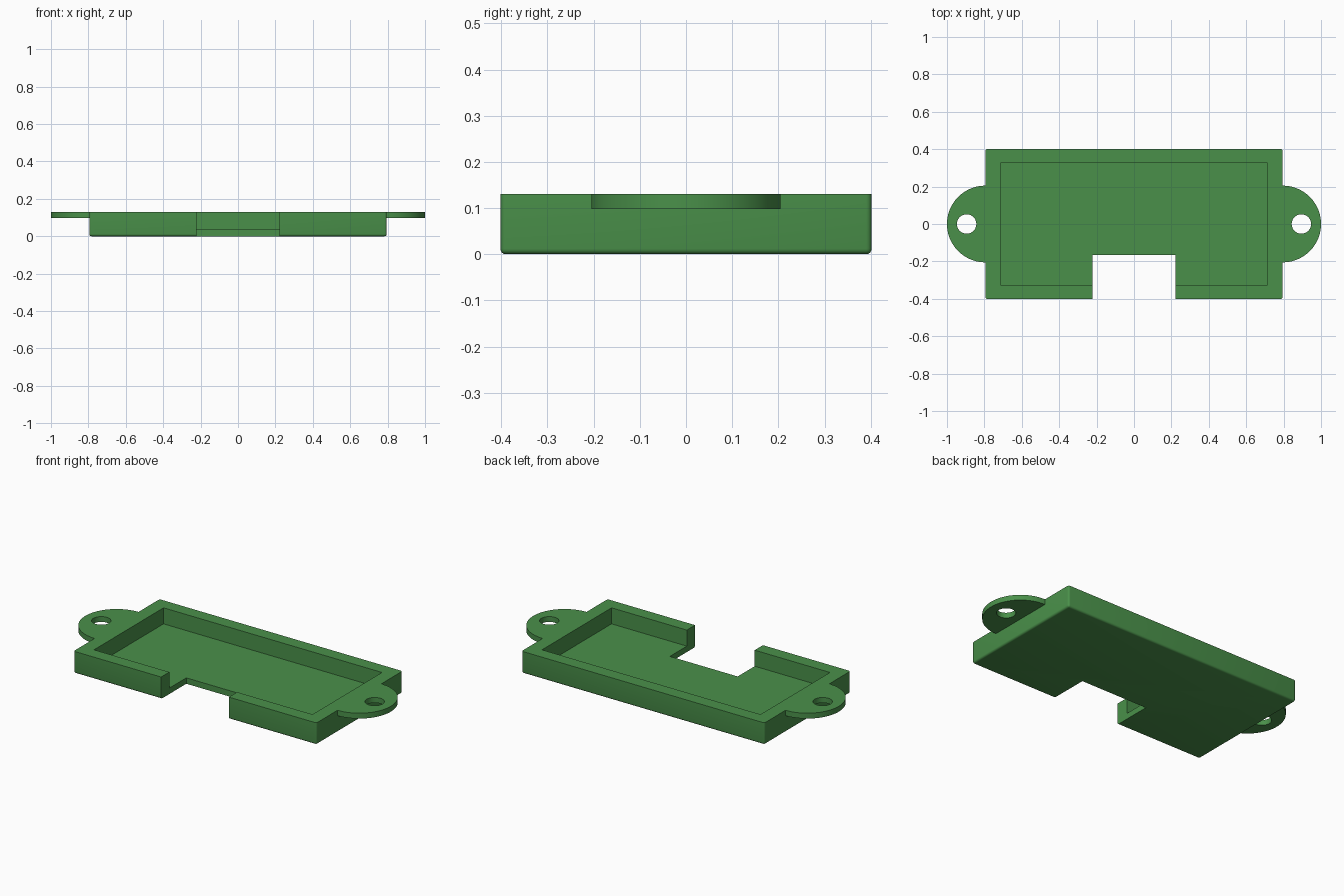
import bpy, bmesh, math

if "Cube" in bpy.data.objects:
    bpy.data.objects.remove(bpy.data.objects["Cube"])

HX, HY, TOP, FLOOR = 0.795, 0.402, 0.13, 0.035
EAR_R, EAR_Z, HOLE_X, HOLE_R = 0.205, 0.098, 0.895, 0.052

green = bpy.data.materials.new("green plastic")
green.diffuse_color = (0.068, 0.28, 0.068, 1)
green.use_nodes = True
green.node_tree.nodes["Principled BSDF"].inputs["Base Color"].default_value = green.diffuse_color


def prism(name, outline, z0, z1):
    """Extrude a flat outline between two heights."""
    bm = bmesh.new()
    face = bm.faces.new([bm.verts.new((x, y, z0)) for x, y in outline])
    ext = bmesh.ops.extrude_face_region(bm, geom=[face])
    for v in ext["geom"]:
        if isinstance(v, bmesh.types.BMVert):
            v.co.z = z1
    bmesh.ops.recalc_face_normals(bm, faces=bm.faces)
    mesh = bpy.data.meshes.new(name)
    bm.to_mesh(mesh)
    bm.free()
    mesh.materials.append(green)
    obj = bpy.data.objects.new(name, mesh)
    bpy.context.collection.objects.link(obj)
    return obj


def box(name, x0, x1, y0, y1, z0, z1):
    return prism(name, [(x0, y0), (x1, y0), (x1, y1), (x0, y1)], z0, z1)


def arc(cx, r, start, end, n):
    return [(cx + r * math.cos(start + (end - start) * i / n),
             r * math.sin(start + (end - start) * i / n)) for i in range(n + 1)]


def cut(obj, cutter):
    """Subtract the cutter, then discard it."""
    cutter.hide_render = True
    mod = obj.modifiers.new("cut", "BOOLEAN")
    mod.operation, mod.solver, mod.object = "DIFFERENCE", "EXACT", cutter
    bpy.context.view_layer.objects.active = obj
    bpy.ops.object.modifier_apply(modifier=mod.name)
    bpy.data.objects.remove(cutter)


def smooth(obj):
    bpy.ops.object.select_all(action="DESELECT")
    obj.select_set(True)
    bpy.context.view_layer.objects.active = obj
    bpy.ops.object.shade_smooth_by_angle(angle=math.radians(30))


# Tray block with rounded bottom and corner edges, sharp rim
tray = box("tray", -HX, HX, -HY, HY, 0, TOP)
bm = bmesh.new()
bm.from_mesh(tray.data)
edges = [e for e in bm.edges if min(v.co.z for v in e.verts) < 0.001]
bmesh.ops.bevel(bm, geom=edges, offset=0.012, segments=4, profile=0.5, affect="EDGES")
bm.to_mesh(tray.data)
bm.free()

# Cavity and front cable notch
cut(tray, box("cavity_cutter", -0.715, 0.715, -0.325, 0.325, FLOOR, 0.3))
cut(tray, box("notch_cutter", -0.222, 0.222, -0.6, -0.166, -0.1, 0.3))
smooth(tray)

# Half-round mounting ears with screw holes
for side, label in ((1, "right"), (-1, "left")):
    half = arc(HX, EAR_R, -math.pi / 2, math.pi / 2, 40)
    ear = prism(label + "_mounting_ear", [(side * x, y) for x, y in half], EAR_Z, TOP)
    hole = arc(side * HOLE_X, HOLE_R, 0, 2 * math.pi, 32)[:-1]
    cut(ear, prism("hole_cutter", hole, 0, 0.3))
    smooth(ear)
